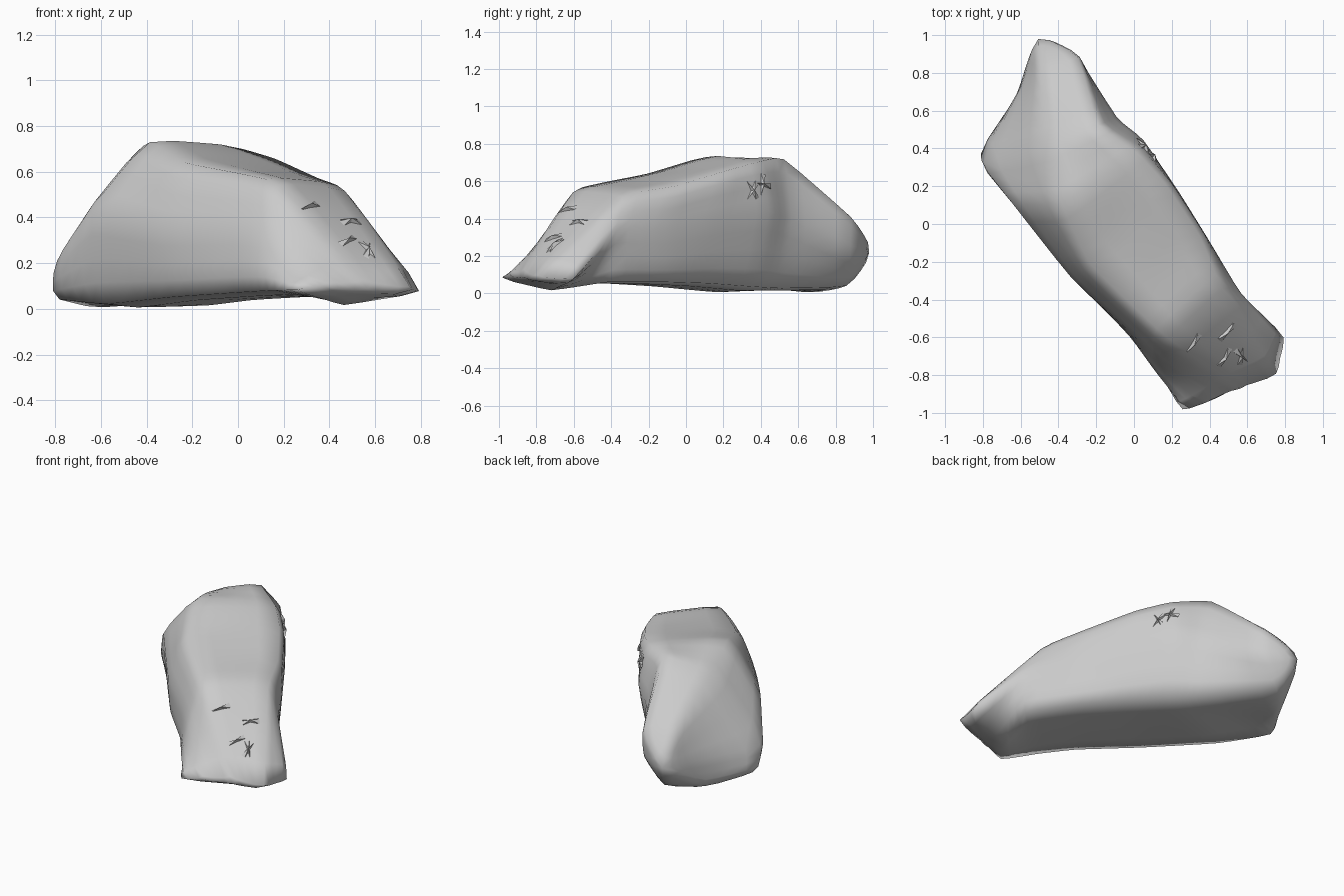
import bpy, bmesh, random
from mathutils import Vector

cube = bpy.data.objects.get("Cube")
if cube:
    bpy.data.objects.remove(cube, do_unlink=True)

stone = bpy.data.materials.new("stone_grey")
stone.use_nodes = True
grey = (0.6, 0.6, 0.6, 1)
stone.diffuse_color = grey
stone.node_tree.nodes["Principled BSDF"].inputs["Base Color"].default_value = grey

# Cross-sections from the back to the front: west foot, side, crest, east crest, side, foot
SECTIONS = [
    [(-.62, .65, 0), (-.58, .74, .2), (-.49, .8, .44), (-.29, .89, .4), (-.3, .88, .2), (-.45, .87, .04)],
    [(-.82, .39, .05), (-.81, .31, .18), (-.47, .4, .66), (-.19, .51, .74), (-.09, .55, .4), (-.12, .5, .02)],
    [(-.6, .12, .01), (-.65, .12, .44), (-.39, .1, .74), (.03, .38, .7), (.04, .45, .45), (.02, .35, .03)],
    [(-.3, -.28, .05), (-.33, -.28, .35), (-.25, -.22, .64), (.17, .24, .66), (.24, .15, .4), (.18, .13, .05)],
    [(-.01, -.6, .07), (-.01, -.57, .35), (-.04, -.42, .6), (.36, -.05, .57), (.41, -.13, .33), (.36, -.1, .06)],
    [(.12, -.8, .08), (.14, -.72, .32), (.16, -.6, .56), (.46, -.32, .53), (.56, -.38, .35), (.56, -.4, .06)],
    [(.25, -1, .09), (.4, -.94, .1), (.56, -.87, .1), (.77, -.82, .07), (.82, -.6, .07), (.45, -.73, .02)],
]
BACK_TIP = (-.51, 1, .22)


def link(name, bm, smooth):
    mesh = bpy.data.meshes.new(name)
    bm.to_mesh(mesh)
    bm.free()
    mesh.materials.append(stone)
    mesh.polygons.foreach_set("use_smooth", [smooth] * len(mesh.polygons))
    obj = bpy.data.objects.new(name, mesh)
    bpy.context.collection.objects.link(obj)
    return obj


# Boulder body lofted through the sections, with a pointed back
bm = bmesh.new()
rings = [[bm.verts.new(p) for p in s] for s in SECTIONS]
tip = bm.verts.new(BACK_TIP)
n = len(rings[0])
for i in range(n):
    j = (i + 1) % n
    bm.faces.new((tip, rings[0][i], rings[0][j]))
    for a, b in zip(rings, rings[1:]):
        bm.faces.new((a[i], b[i], b[j], a[j]))
bm.faces.new(rings[-1])
bmesh.ops.recalc_face_normals(bm, faces=bm.faces)
body = link("boulder_body", bm, True)

# Soften the edges slightly and keep the overall size
sub = body.modifiers.new("subdivision", "SUBSURF")
sub.subdivision_type = "SIMPLE"
sub.levels = sub.render_levels = 2
soft = body.modifiers.new("softened_edges", "SMOOTH")
soft.factor = .5
soft.iterations = 3
swell = body.modifiers.new("swelling", "DISPLACE")
swell.mid_level = 0
swell.strength = .012

# Small chipped splinters lying on the front slope and the east shoulder
surface = body.evaluated_get(bpy.context.evaluated_depsgraph_get())
random.seed(4)
bm = bmesh.new()
CHIPS = [(.32, -.64, .46), (.5, -.58, .4), (.5, -.73, .33), (.57, -.7, .26), (.04, .4, .58), (.09, .35, .55)]
for spot in CHIPS:
    hit, base, normal, face = surface.closest_point_on_mesh(Vector(spot))
    for k in range(2):
        along = Vector([random.uniform(-1, 1) for _ in range(3)])
        along = (along - normal * along.dot(normal)).normalized() * .06
        across = normal.cross(along).normalized() * .015
        pts = [base + along, base - along + across, base - along - across, base + normal * .02]
        bmesh.ops.convex_hull(bm, input=[bm.verts.new(p) for p in pts])
bmesh.ops.recalc_face_normals(bm, faces=bm.faces)
link("chipped_splinters", bm, False)
